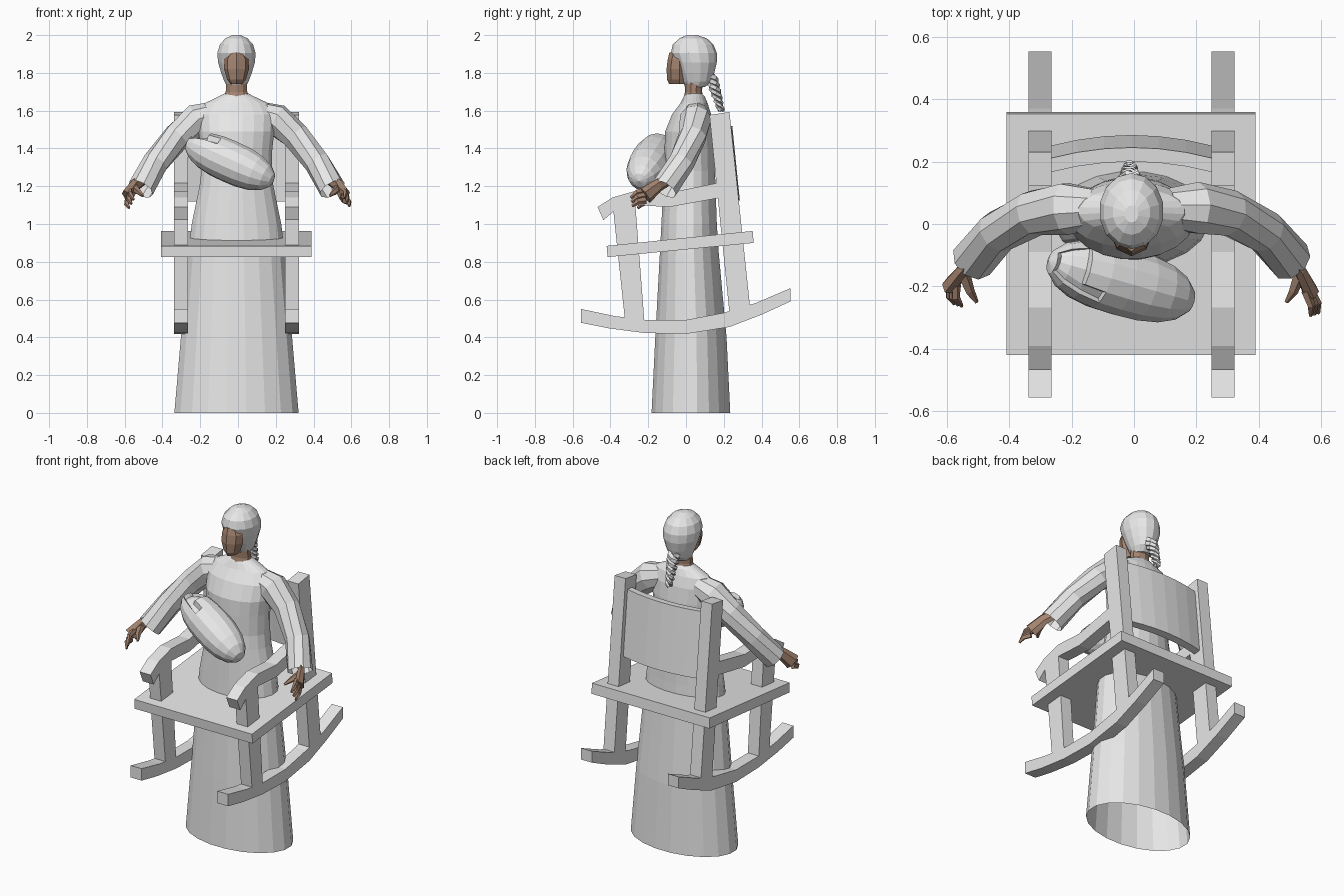
import bpy, bmesh, math
from mathutils import Vector, Matrix

if "Cube" in bpy.data.objects:
    bpy.data.objects.remove(bpy.data.objects["Cube"])

CX = -0.008  # shared centre line


def material(name, rgb):
    m = bpy.data.materials.new(name)
    m.diffuse_color = (*rgb, 1)
    m.use_nodes = True
    m.node_tree.nodes["Principled BSDF"].inputs["Base Color"].default_value = m.diffuse_color
    return m


GREY = material("light_grey", (0.8, 0.8, 0.8))
SKIN = material("brown_skin", (0.37, 0.23, 0.16))


def finish(name, bm, mat):
    bmesh.ops.recalc_face_normals(bm, faces=bm.faces)
    me = bpy.data.meshes.new(name)
    bm.to_mesh(me)
    bm.free()
    me.materials.append(mat)
    ob = bpy.data.objects.new(name, me)
    bpy.context.collection.objects.link(ob)
    return ob


def loft(name, rings, mat, cap_start=True, cap_end=True):
    bm = bmesh.new()
    vs = [[bm.verts.new(p) for p in r] for r in rings]
    n = len(vs[0])
    for a, b in zip(vs, vs[1:]):
        for i in range(n):
            j = (i + 1) % n
            bm.faces.new((a[i], a[j], b[j], b[i]))
    if cap_start:
        bm.faces.new(vs[0])
    if cap_end:
        bm.faces.new(vs[-1])
    return finish(name, bm, mat)


def stack(name, rows, n, mat, **kw):
    """Oval rings: z, half width, front y, back y."""
    rings = []
    for z, rx, y0, y1 in rows:
        rings.append([(CX + rx * math.cos(2 * math.pi * (i + .5) / n),
                       (y0 + y1) / 2 + (y1 - y0) / 2 * math.sin(2 * math.pi * (i + .5) / n), z)
                      for i in range(n)])
    return loft(name, rings, mat, **kw)


def tube(name, pts, radii, n, mat, flat=1.0, **kw):
    """Swept tube; flat scales its sideways thickness."""
    pts = [Vector(p) for p in pts]
    rings = []
    for k, p in enumerate(pts):
        t = (pts[min(k + 1, len(pts) - 1)] - pts[max(k - 1, 0)]).normalized()
        u = t.cross(Vector((0, 0, 1))).normalized()
        v = u.cross(t)
        rings.append([p + radii[k] * (flat * u * math.cos(2 * math.pi * (i + .5) / n)
                                      + v * math.sin(2 * math.pi * (i + .5) / n)) for i in range(n)])
    return loft(name, rings, mat, **kw)


def slab(name, profile, x0, x1, mat=GREY):
    """Side profile (y, z) given thickness along x."""
    return loft(name, [[(x, y, z) for y, z in profile] for x in (x0, x1)], mat)


# Rocking chair sides
rocker = [(-.555, .55), (-.38, .513), (-.22, .492), (0, .492), (.2, .53), (.37, .582), (.553, .66),
          (.553, .59), (.4, .52), (.23, .455), (0, .418), (-.22, .423), (-.41, .448), (-.555, .477)]
arm = [(-.468, 1.09), (-.39, 1.14), (-.267, 1.175), (-.09, 1.165), (.165, 1.217),
       (.175, 1.138), (-.087, 1.09), (-.267, 1.1), (-.385, 1.065), (-.437, 1.02)]
rear_post = [(.124, 1.577), (.23, 1.593), (.338, .57), (.23, .53)]
front_post = [(-.39, 1.12), (-.272, 1.15), (-.22, .48), (-.323, .49)]
for side, x0 in (("left", -.338), ("right", .248)):
    for part, prof in (("rocker", rocker), ("armrest", arm),
                       ("rear_post", rear_post), ("front_post", front_post)):
        slab(f"{side}_{part}", prof, x0, x0 + .074)

# Seat board
slab("seat", [(-.42, .884), (.353, .963), (.358, .9), (-.415, .825)], -.408, .389)

# Curved backrest panel between the rear posts
rings = []
for i in range(7):
    s = i / 3 - 1
    bow = .035 * (1 - s * s)
    rings.append([(CX + .262 * s, y + bow, z) for y, z in
                  ((.165, 1.515), (.21, 1.52), (.25, 1.125), (.205, 1.12))])
loft("backrest", rings, GREY)

# Gown: open hem, waist, bust and shoulders
stack("gown", [(0, .333, -.185, .237), (.4, .298, -.165, .217), (.85, .258, -.14, .175),
               (1.0, .24, -.132, .165), (1.2, .198, -.122, .158), (1.28, .188, -.115, .155),
               (1.4, .192, -.115, .152), (1.49, .203, -.112, .148), (1.58, .205, -.075, .135),
               (1.64, .17, -.03, .115), (1.675, .095, -.012, .1), (1.69, .065, .0, .085)],
      20, GREY, cap_start=False)

# Neck
stack("neck", [(1.66, .075, -.015, .095), (1.7, .06, -.005, .085), (1.79, .055, -.01, .09)], 10, SKIN)

# Hooded head
stack("hood", [(1.725, .05, .0, .1), (1.755, .066, -.02, .135), (1.80, .083, -.04, .15),
               (1.855, .1, -.06, .163), (1.905, .104, -.08, .163), (1.95, .09, -.07, .145),
               (1.983, .06, -.035, .11), (2.0, .022, .005, .06)], 14, GREY)

# Face with a flat front
face_rows = [(1.742, .032, -.09), (1.765, .05, -.1), (1.82, .066, -.103),
             (1.87, .066, -.097), (1.908, .04, -.088)]
loft("face", [[(CX - w, -.035, z), (CX - w * .72, y + .022, z), (CX, y, z), (CX + w * .72, y + .022, z),
               (CX + w, -.035, z), (CX, .04, z)] for z, w, y in face_rows], SKIN)

# Braid of three twisted strands
for s in range(3):
    pts, rad = [], []
    for i in range(15):
        t = i / 14
        a = t * 4 * math.pi + s * 2 * math.pi / 3
        r = .022 * (1 - .45 * t)
        pts.append((CX - .005 + 1.2 * r * math.cos(a), .125 + .06 * t ** .8 + r * math.sin(a), 1.785 - .185 * t))
        rad.append(.019 * (1 - .5 * t))
    tube(f"braid_strand_{s + 1}", pts, rad, 5, GREY)

# Sleeves and hands
for side, m in (("left", -1), ("right", 1)):
    def mir(pts):
        return [(CX + m * (x - CX), y, z) for x, y, z in pts]
    tube(f"{side}_sleeve", mir([(.11, .05, 1.585), (.2, .05, 1.555), (.305, .035, 1.465),
                                (.42, -.025, 1.325), (.5, -.115, 1.185)]),
         [.065, .085, .075, .07, .072], 9, GREY, cap_start=False, cap_end=False)
    tip = (.59, -.285, 1.095) if m > 0 else (.56, -.255, 1.085)
    palm = (.565, -.215, 1.15) if m > 0 else (.57, -.195, 1.145)
    tube(f"{side}_palm", mir([(.47, -.075, 1.245), (.53, -.145, 1.205), palm]),
         [.03, .035, .046], 6, SKIN, flat=.6)
    for k in range(3):
        base = Vector(palm) + Vector((-.008 * k, 0, .026 * (k - 1)))
        end = Vector(tip) + Vector((-.012 * k, -.004 * k, .022 * k))
        mid = (base + end) / 2 + Vector((.01, -.006, .008))
        tube(f"{side}_finger_{k + 1}", mir([base, mid, end]), [.02, .017, .008], 5, SKIN, flat=.8)
    tube(f"{side}_thumb", mir([(.53, -.16, 1.19), (.51, -.215, 1.17), (.488, -.25, 1.15)]),
         [.022, .016, .007], 5, SKIN)

# Swaddled bundle with a sunken opening at its upper end
bm = bmesh.new()
bmesh.ops.create_uvsphere(bm, u_segments=14, v_segments=10, radius=1)
for v in bm.verts:
    z = v.co.z
    fat = (1 - abs(z) ** 2.6) ** .5 / max((1 - z * z) ** .5, 1e-3) if abs(z) < .999 else 1
    v.co = Vector((v.co.x * fat * .112, v.co.y * fat * .112, z * .262))
axis = Vector((-.455, .13, .205)).normalized()
rot = axis.to_track_quat('Z', 'Y').to_matrix().to_4x4()
bmesh.ops.transform(bm, matrix=Matrix.Translation((-.042, -.183, 1.33)) @ rot, verts=bm.verts)
bm.normal_update()
hole = [f for f in bm.faces if f.calc_center_median().x < -.12 and f.calc_center_median().x > -.24
        and f.normal.z > .72]
if hole:
    bmesh.ops.inset_region(bm, faces=hole, thickness=.012, depth=0)
    bmesh.ops.translate(bm, vec=(0, .005, -.025), verts=list({v for f in hole for v in f.verts}))
finish("swaddled_bundle", bm, GREY)
